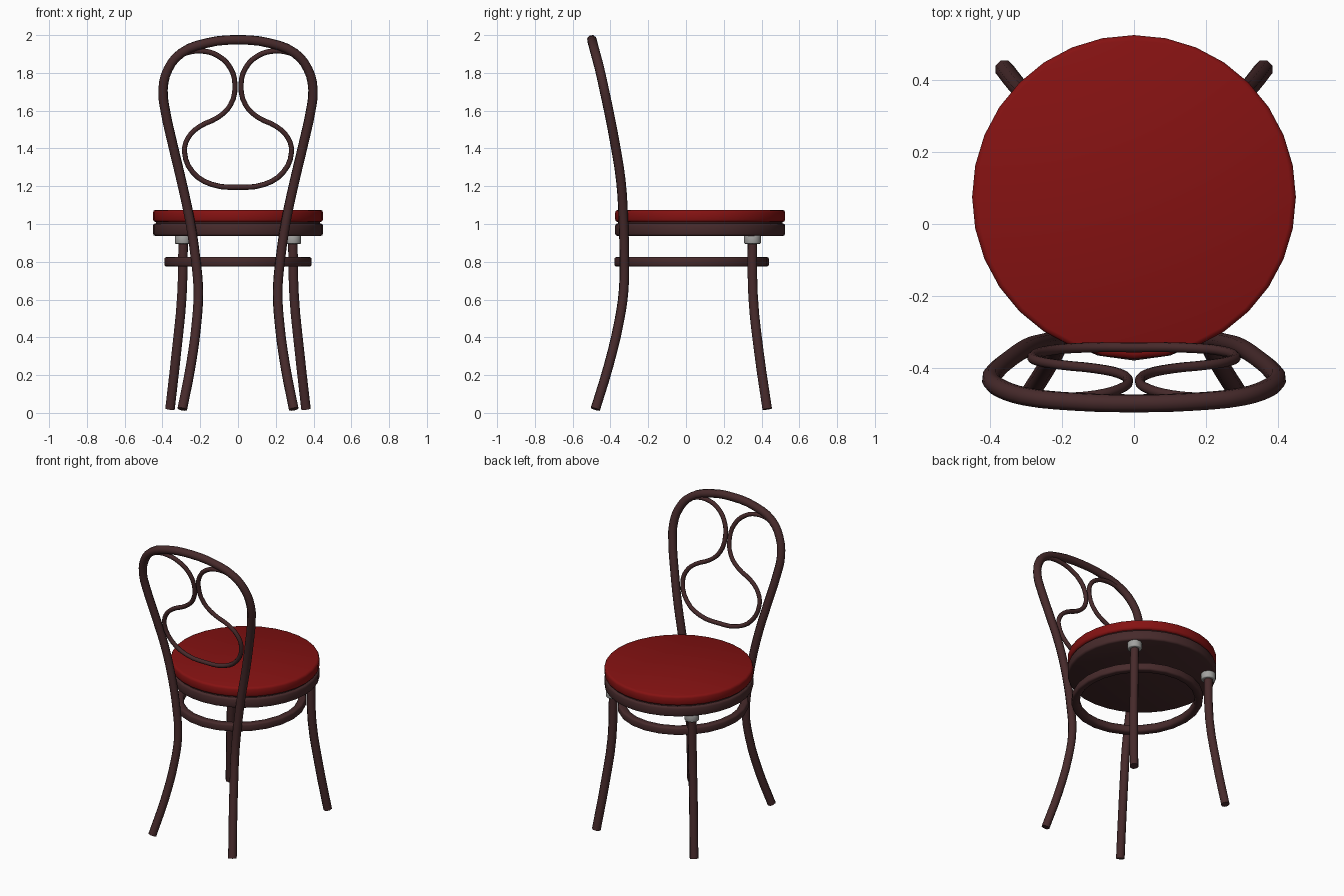
import bpy, bmesh, math

cube = bpy.data.objects.get("Cube")
if cube:
    bpy.data.objects.remove(cube, do_unlink=True)


def material(name, color, rough):
    m = bpy.data.materials.new(name)
    m.use_nodes = True
    m.diffuse_color = (*color, 1)
    node = m.node_tree.nodes["Principled BSDF"]
    node.inputs["Base Color"].default_value = (*color, 1)
    node.inputs["Roughness"].default_value = rough
    return m


WOOD = material("dark wood", (0.062, 0.023, 0.024), 0.5)
RED = material("red upholstery", (0.235, 0.006, 0.006), 0.7)
METAL = material("grey metal", (0.36, 0.36, 0.35), 0.4)


def finish(obj, mat, angle):
    obj.data.materials.clear()
    obj.data.materials.append(mat)
    bpy.ops.object.select_all(action="DESELECT")
    obj.select_set(True)
    bpy.context.view_layer.objects.active = obj
    bpy.ops.object.shade_smooth_by_angle(angle=math.radians(angle))


def tube(name, points, radius, steps=3):
    """Bent round rod through the given points."""
    curve = bpy.data.curves.new(name, "CURVE")
    curve.dimensions = "3D"
    curve.bevel_depth = radius
    curve.bevel_resolution = 2
    curve.resolution_u = steps
    curve.use_fill_caps = True
    spline = curve.splines.new("BEZIER")
    spline.bezier_points.add(len(points) - 1)
    for bp, p in zip(spline.bezier_points, points):
        bp.co = p
        bp.handle_left_type = bp.handle_right_type = "AUTO"
    obj = bpy.data.objects.new(name, curve)
    bpy.context.collection.objects.link(obj)
    bpy.ops.object.select_all(action="DESELECT")
    obj.select_set(True)
    bpy.context.view_layer.objects.active = obj
    bpy.ops.object.convert(target="MESH")
    finish(bpy.context.object, WOOD, 60)


def lathe(name, profile, center, mat, segments, angle=50, closed=False, stretch=1):
    """Revolve (radius, z) points about a vertical axis; open profiles get caps."""
    bm = bmesh.new()
    rings = []
    for r, z in profile:
        turns = [math.tau * i / segments for i in range(segments)]
        rings.append([bm.verts.new((r * math.sin(a), r * stretch * math.cos(a), z)) for a in turns])
    pairs = list(zip(rings, rings[1:]))
    if closed:
        pairs.append((rings[-1], rings[0]))
    else:
        bm.faces.new(rings[0])
        bm.faces.new(rings[-1])
    for a, b in pairs:
        for i in range(segments):
            j = (i + 1) % segments
            bm.faces.new((a[i], a[j], b[j], b[i]))
    bmesh.ops.recalc_face_normals(bm, faces=bm.faces)
    mesh = bpy.data.meshes.new(name)
    bm.to_mesh(mesh)
    bm.free()
    obj = bpy.data.objects.new(name, mesh)
    obj.location = (*center, 0)
    bpy.context.collection.objects.link(obj)
    finish(obj, mat, angle)


def disc_profile(r, low, high, b):
    return [(r - b, low), (r - b * 0.3, low + b * 0.3), (r, low + b),
            (r, high - b), (r - b * 0.3, high - b * 0.3), (r - b, high)]


# Side curvature shared by the back frame and its scroll: (z, y)
LEAN = [(0.02, -0.48), (0.23, -0.415), (0.44, -0.36), (0.65, -0.33), (0.92, -0.325),
        (1.23, -0.345), (1.5, -0.388), (1.8, -0.452), (2.0, -0.505)]


def lean(z):
    for (z0, y0), (z1, y1) in zip(LEAN, LEAN[1:]):
        if z <= z1:
            return y0 + (y1 - y0) * (z - z0) / (z1 - z0)
    return LEAN[-1][1]


def mirrored(half):
    """Full path from a right half whose last point lies on the centre line."""
    full = half + [(-x, z) for x, z in reversed(half[:-1])]
    return [(x, lean(z), z) for x, z in full]


# Back legs and back hoop, one continuous bent rod
tube("back_frame", mirrored([
    (0.295, 0.02), (0.25, 0.25), (0.218, 0.49), (0.21, 0.65), (0.225, 0.82),
    (0.255, 1.02), (0.30, 1.23), (0.35, 1.44), (0.385, 1.6), (0.397, 1.71),
    (0.37, 1.82), (0.30, 1.905), (0.17, 1.957), (0, 1.975)]), 0.026)

# Decorative scroll inside the hoop
tube("back_scroll", mirrored([
    (0.32, 1.885), (0.26, 1.91), (0.18, 1.915), (0.105, 1.89), (0.04, 1.825),
    (0.016, 1.735), (0.04, 1.63), (0.105, 1.565), (0.205, 1.515), (0.265, 1.455),
    (0.283, 1.38), (0.24, 1.275), (0.14, 1.21), (0, 1.195)]), 0.014)

# Front legs with metal collars
for side, s in (("left", 1), ("right", -1)):
    tube("front_leg_" + side, [
        (s * 0.29, 0.352, 0.94), (s * 0.297, 0.355, 0.62),
        (s * 0.325, 0.385, 0.33), (s * 0.36, 0.43, 0.02)], 0.027)
    lathe("leg_collar_" + side, disc_profile(0.044, 0.895, 0.94, 0.005),
          (s * 0.29, 0.352), METAL, 16)

# Seat: wooden rim, recessed joint and cushion
SEAT = (0, 0.075)
lathe("seat_base", disc_profile(0.45, 0.937, 1.003, 0.012), SEAT, WOOD, 32)
lathe("seat_joint", [(0.435, 0.99), (0.435, 1.02)], SEAT, WOOD, 32)
lathe("seat_cushion", disc_profile(0.45, 1.01, 1.075, 0.014), SEAT, RED, 32)

# Stretcher ring between the legs
ring = disc_profile(0.39, 0.775, 0.825, 0.01)
lathe("stretcher_ring", ring + [(0.352, 0.825), (0.342, 0.815), (0.342, 0.785), (0.352, 0.775)],
      (0, 0.03), WOOD, 24, closed=True, stretch=1.05)
